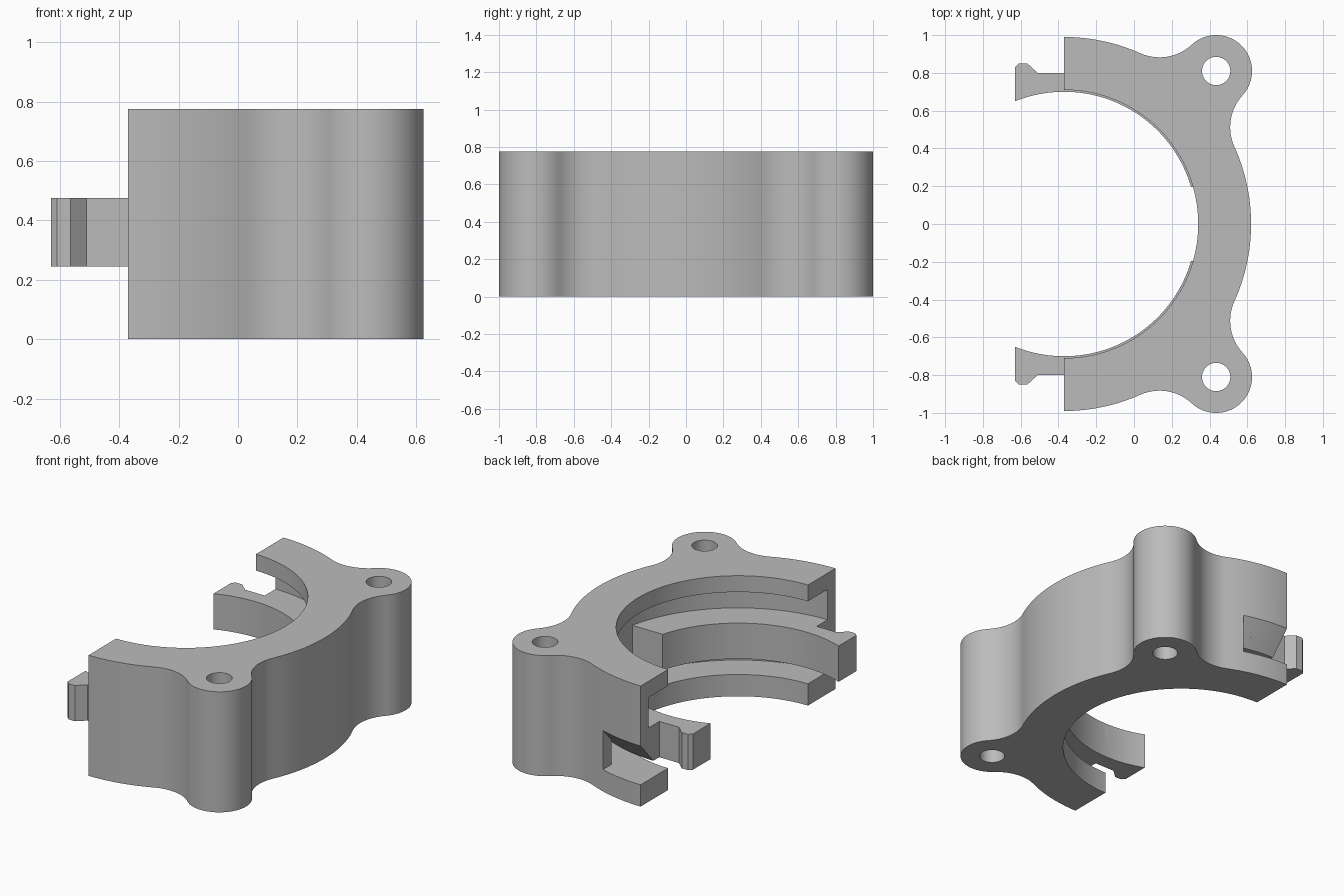
import bpy, bmesh, math
from math import sin, cos, asin, acos, atan2, pi
from mathutils import Vector

if "Cube" in bpy.data.objects:
    bpy.data.objects.remove(bpy.data.objects["Cube"], do_unlink=True)

CENTRE = Vector((-0.37, 0))     # axis of the clamp bore
BORE, GROOVE, OUTER = 0.71, 0.91, 0.99
HEIGHT = 0.775
RIB_LOW, RIB_HIGH, RIB_R = 0.245, 0.475, 0.70
LUG = Vector((0.435, 0.81))
LUG_R, HOLE_R, FILLET_R = 0.19, 0.075, 0.25

grey = bpy.data.materials.new("plain grey")
grey.use_nodes = True
grey.diffuse_color = (0.5, 0.5, 0.5, 1)
grey.node_tree.nodes["Principled BSDF"].inputs["Base Color"].default_value = (0.5, 0.5, 0.5, 1)


def arc(c, r, a0, a1, n):
    return [Vector((c[0] + r * cos(a0 + (a1 - a0) * i / n),
                    c[1] + r * sin(a0 + (a1 - a0) * i / n))) for i in range(n + 1)]


def heading(a, b):
    return atan2(b[1] - a[1], b[0] - a[0])


def finish(name, bm):
    bmesh.ops.remove_doubles(bm, verts=bm.verts, dist=1e-5)
    bmesh.ops.recalc_face_normals(bm, faces=bm.faces)
    mesh = bpy.data.meshes.new(name)
    bm.to_mesh(mesh)
    bm.free()
    mesh.materials.append(grey)
    ob = bpy.data.objects.new(name, mesh)
    bpy.context.collection.objects.link(ob)
    return ob


def prism(name, outline, z0, z1):
    bm = bmesh.new()
    face = bm.faces.new([bm.verts.new((p[0], p[1], z0)) for p in outline])
    top = bmesh.ops.extrude_face_region(bm, geom=[face])["geom"]
    bmesh.ops.translate(bm, vec=(0, 0, z1 - z0),
                        verts=[v for v in top if isinstance(v, bmesh.types.BMVert)])
    return finish(name, bm)


def cylinder(name, c, r, z0, z1, n):
    return prism(name, arc(c, r, 0, 2 * pi, n)[:-1], z0, z1)


def sweep(name, section, start, end, side=1, n=40):
    """Turn a (radius, height) section about the bore axis; start depends on radius."""
    bm = bmesh.new()
    rings = []
    for i in range(n + 1):
        ring = []
        for r, z in section:
            a = start(r) + (end - start(r)) * i / n
            ring.append(bm.verts.new((CENTRE.x + r * cos(a), side * r * sin(a), z)))
        rings.append(ring)
    k = len(section)
    for a, b in zip(rings, rings[1:]):
        for j in range(k):
            bm.faces.new((a[j], a[(j + 1) % k], b[(j + 1) % k], b[j]))
    bm.faces.new(rings[0])
    bm.faces.new(rings[-1])
    return finish(name, bm)


def combine(ob, other, operation):
    mod = ob.modifiers.new(operation, 'BOOLEAN')
    mod.operation = operation
    mod.solver = 'EXACT'
    mod.object = other
    bpy.context.view_layer.objects.active = ob
    bpy.ops.object.modifier_apply(modifier=mod.name)
    bpy.data.objects.remove(other, do_unlink=True)


# Outer outline: ring, fillet, lug, fillet, ring, then mirrored
to_lug = LUG - CENTRE
d, f = to_lug.length, OUTER + FILLET_R
mid = atan2(to_lug.y, to_lug.x)
spread = acos((f * f + d * d - (LUG_R + FILLET_R) ** 2) / (2 * f * d))
hi, lo = mid + spread, mid - spread
F1 = CENTRE + f * Vector((cos(hi), sin(hi)))
F2 = CENTRE + f * Vector((cos(lo), sin(lo)))
b1, b2 = heading(F1, LUG), heading(F2, LUG)
half = arc(CENTRE, OUTER, pi / 2, hi, 10)
half += arc(F1, FILLET_R, hi - pi, b1, 14)[1:]
half += arc(LUG, LUG_R, b1 + pi, b2 - pi, 36)[1:]
half += arc(F2, FILLET_R, b2, lo + pi - 2 * pi * (lo + pi - b2 > pi), 14)[1:]
half += arc(CENTRE, OUTER, lo, 0, 12)[1:]
outline = half + [Vector((p.x, -p.y)) for p in reversed(half[:-1])]
body = prism("clamp_half", outline, 0, HEIGHT)

# Bore, inner groove and screw holes
combine(body, cylinder("bore_cutter", CENTRE, BORE, -0.1, 0.9, 128), 'DIFFERENCE')
combine(body, cylinder("groove_cutter", CENTRE, GROOVE, 0.14, 0.67, 128), 'DIFFERENCE')
for side in (1, -1):
    combine(body, cylinder("hole_cutter", (LUG.x, side * LUG.y), HOLE_R, -0.1, 0.9, 40),
            'DIFFERENCE')

# Inner ribs with sloped undersides, each carrying a hooked snap arm
slope = 0.145 / 0.13
for side in (1, -1):
    rib = sweep("rib", [(RIB_R, RIB_LOW), (0.86, RIB_LOW),
                        (0.94, RIB_LOW + 0.08 * slope), (0.94, RIB_HIGH), (RIB_R, RIB_HIGH)],
                lambda r: asin(0.195 / r), pi / 2, side)
    combine(body, rib, 'UNION')
    inner = arc(CENTRE, RIB_R, pi / 2, pi - acos(0.26 / RIB_R), 12)
    hook = [(-0.63, 0.83), (-0.61, 0.85), (-0.565, 0.85), (-0.51, 0.80), (-0.38, 0.80)]
    points = [(-0.38, 0.72), (-0.37, 0.70)]
    arm_outline = [(-0.36, 0.702)] + [tuple(p) for p in inner] + hook[:-1] + [(-0.36, 0.80)]
    arm = prism("snap_arm", [(x, side * y) for x, y in arm_outline], RIB_LOW, RIB_HIGH)
    combine(body, arm, 'UNION')

# Latch window through the rear outer wall
window = sweep("window_cutter", [(0.862, 0.14), (1.1, 0.14),
                                 (1.1, RIB_LOW + 0.24 * slope), (0.862, RIB_LOW + 0.002)],
               lambda r: acos(0.3 / r), pi / 2 + 0.08, 1, 16)
combine(body, window, 'DIFFERENCE')

# Smooth curved walls, crisp edges
bpy.ops.object.select_all(action='DESELECT')
body.select_set(True)
bpy.context.view_layer.objects.active = body
bpy.ops.object.shade_smooth_by_angle(angle=math.radians(25))
